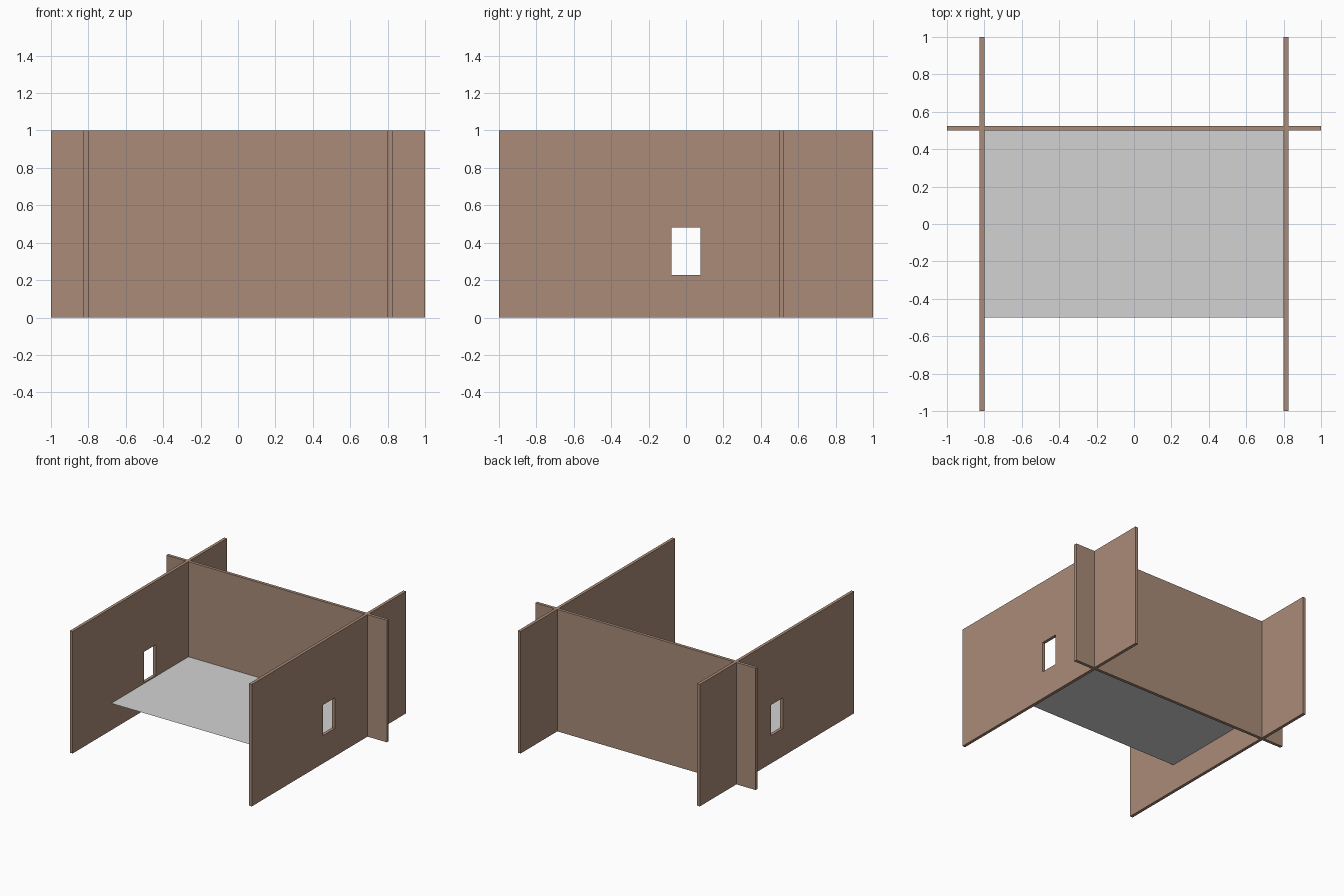
import bpy
import bmesh

cube = bpy.data.objects.get("Cube")
if cube:
    bpy.data.objects.remove(cube)

THICK = 0.025      # panel thickness
HEIGHT = 1.0       # panel height
INNER = 0.8        # half the width between the side walls
FLOOR_Z = 0.22


def material(name, rgb):
    mat = bpy.data.materials.new(name)
    mat.use_nodes = True
    mat.diffuse_color = (*rgb, 1)
    bsdf = mat.node_tree.nodes["Principled BSDF"]
    bsdf.inputs["Base Color"].default_value = (*rgb, 1)
    bsdf.inputs["Roughness"].default_value = 0.8
    return mat


def panel(name, us, vs, place, mat, thick=0, hole=None):
    """Flat sheet over grid lines us x vs; the hole cell is left open."""
    bm = bmesh.new()
    grid = [[bm.verts.new(place(u, v)) for v in vs] for u in us]
    for i in range(len(us) - 1):
        for j in range(len(vs) - 1):
            if (i, j) != hole:
                bm.faces.new((grid[i][j], grid[i + 1][j],
                              grid[i + 1][j + 1], grid[i][j + 1]))
    mesh = bpy.data.meshes.new(name)
    bm.to_mesh(mesh)
    bm.free()
    mesh.materials.append(mat)
    obj = bpy.data.objects.new(name, mesh)
    bpy.context.collection.objects.link(obj)
    if thick:
        mod = obj.modifiers.new("Thickness", 'SOLIDIFY')
        mod.thickness = thick
        mod.offset = 0
    return obj


brown = material("brown board", (0.40, 0.26, 0.19))
grey = material("light grey", (0.65, 0.65, 0.65))

# Side walls, each with a window opening
for side, sign in (("left", 1), ("right", -1)):
    x = sign * (INNER + THICK / 2)
    panel(side + "_wall", (-1, -0.077, 0.077, 1), (0, 0.228, 0.48, HEIGHT),
          lambda u, v: (x, u, v), brown, THICK, hole=(1, 1))

# Back wall, crossing both side walls
panel("back_wall", (-1, 1), (0, HEIGHT),
      lambda u, v: (u, 0.5 + THICK / 2, v), brown, THICK)

# Raised floor sheet between the walls
panel("floor", (-INNER, INNER), (-0.5, 0.5),
      lambda u, v: (u, v, FLOOR_Z), grey)
